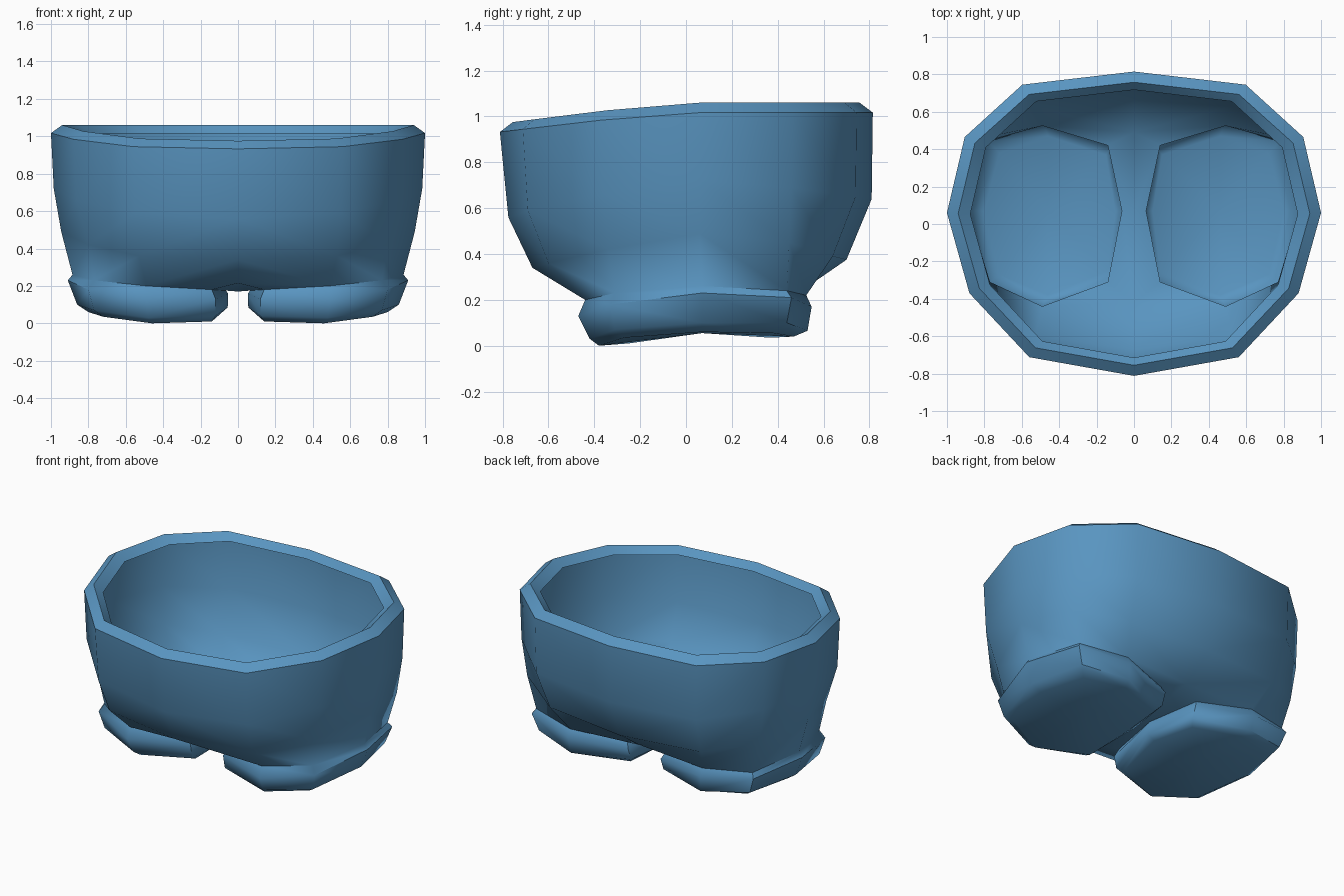
import bpy, bmesh, math

if "Cube" in bpy.data.objects:
    bpy.data.objects.remove(bpy.data.objects["Cube"])

blue = bpy.data.materials.new("denim blue")
blue.diffuse_color = (0.10, 0.30, 0.53, 1)
blue.use_nodes = True
blue.node_tree.nodes["Principled BSDF"].inputs["Base Color"].default_value = blue.diffuse_color

bm = bmesh.new()


def ring(points):
    return [bm.verts.new(p) for p in points]


def bridge(a, b, closed=False):
    n = len(a)
    for i in range(n if closed else n - 1):
        j = (i + 1) % n
        bm.faces.new((a[i], a[j], b[j], b[i]))


def rim_height(y):
    # waist dips towards the front
    if y > 0.05:
        return 1.06
    if y > -0.37:
        return 1.06 - 0.035 * (0.05 - y) / 0.42
    return 1.025 - 0.05 * (-0.37 - y) / 0.39


# Half outline of the waist, front centre to back centre
waist = [(0, -.812), (.56, -.712), (.88, -.37), (1, .06), (.905, .465), (.597, .745), (0, .815)]

# Waistband: inner lip, top, outer edge
lip = ring([(x * .875, y * .88, rim_height(y * .93) - .045) for x, y in waist])
top = ring([(x * .94, y * .93, rim_height(y * .93)) for x, y in waist])
outer = ring([(x, y, rim_height(y * .93) - .043) for x, y in waist])

# Body rows
hip = ring([(0, -.775, .56), (.55, -.69, .59), (.865, -.365, .66), (.985, .06, .72),
            (.895, .46, .69), (.59, .74, .65), (0, .81, .64)])
seat = ring([(0, -.67, .34), (.53, -.60, .36), (.80, -.34, .42), (.945, .06, .49),
             (.86, .45, .45), (.56, .64, .39), (0, .70, .375)])

# Leg: junction, cuff bulge, cuff lower edge, sole (front, outwards, back, inwards)
leg = ring([(.49, -.44, .20), (.77, -.31, .23), (.885, .07, .26), (.80, .44, .24),
            (.49, .525, .22), (.14, .42, .19), (.065, .07, .175), (.14, -.31, .18)])
bulge = ring([(.49, -.47, .13), (.80, -.33, .18), (.91, .07, .23), (.82, .46, .21),
              (.49, .548, .17), (.12, .44, .15), (.053, .07, .16), (.12, -.33, .13)])
hem = ring([(.48, -.42, .03), (.77, -.31, .07), (.86, .07, .10), (.78, .44, .10),
            (.48, .53, .065), (.12, .41, .07), (.055, .07, .085), (.12, -.31, .04)])
sole = ring([(.46, -.38, .0), (.72, -.27, .035), (.80, .07, .06), (.72, .38, .055),
             (.46, .47, .04), (.15, .37, .035), (.10, .07, .055), (.14, -.25, .01)])

# Crotch strip on the centre line
front, mid, back = ring([(0, -.42, .215), (0, .07, .17), (0, .49, .23)])

for a, b in ((lip, top), (top, outer), (outer, hip), (hip, seat)):
    bridge(a, b)
bridge(seat, [front] + leg[:5] + [back])
for a, b in ((leg, bulge), (bulge, hem), (hem, sole)):
    bridge(a, b, True)
for f in ((front, leg[0], leg[7]), (front, leg[7], leg[6], mid),
          (mid, leg[6], leg[5], back), (back, leg[5], leg[4])):
    bm.faces.new(f)

# Leg cap
centre = bm.verts.new((.46, .07, .055))
for i in range(8):
    bm.faces.new((sole[i], sole[(i + 1) % 8], centre))

# Mirror to the other side
geom = bm.verts[:] + bm.edges[:] + bm.faces[:]
copy = bmesh.ops.duplicate(bm, geom=geom)["geom"]
for v in copy:
    if isinstance(v, bmesh.types.BMVert):
        v.co.x = -v.co.x
bmesh.ops.reverse_faces(bm, faces=[f for f in copy if isinstance(f, bmesh.types.BMFace)])
bmesh.ops.remove_doubles(bm, verts=bm.verts[:], dist=0.0005)
bmesh.ops.recalc_face_normals(bm, faces=bm.faces[:])

# Make sure the outside of the shell faces outwards
bm.faces.ensure_lookup_table()
side = max(bm.faces, key=lambda f: f.calc_center_median().x)
if side.normal.x < 0:
    bmesh.ops.reverse_faces(bm, faces=bm.faces[:])

mesh = bpy.data.meshes.new("shorts")
bm.to_mesh(mesh)
bm.free()
mesh.materials.append(blue)
shorts = bpy.data.objects.new("shorts", mesh)
bpy.context.collection.objects.link(shorts)
bpy.context.view_layer.objects.active = shorts
shorts.select_set(True)
bpy.ops.object.shade_smooth_by_angle(angle=math.radians(50))
